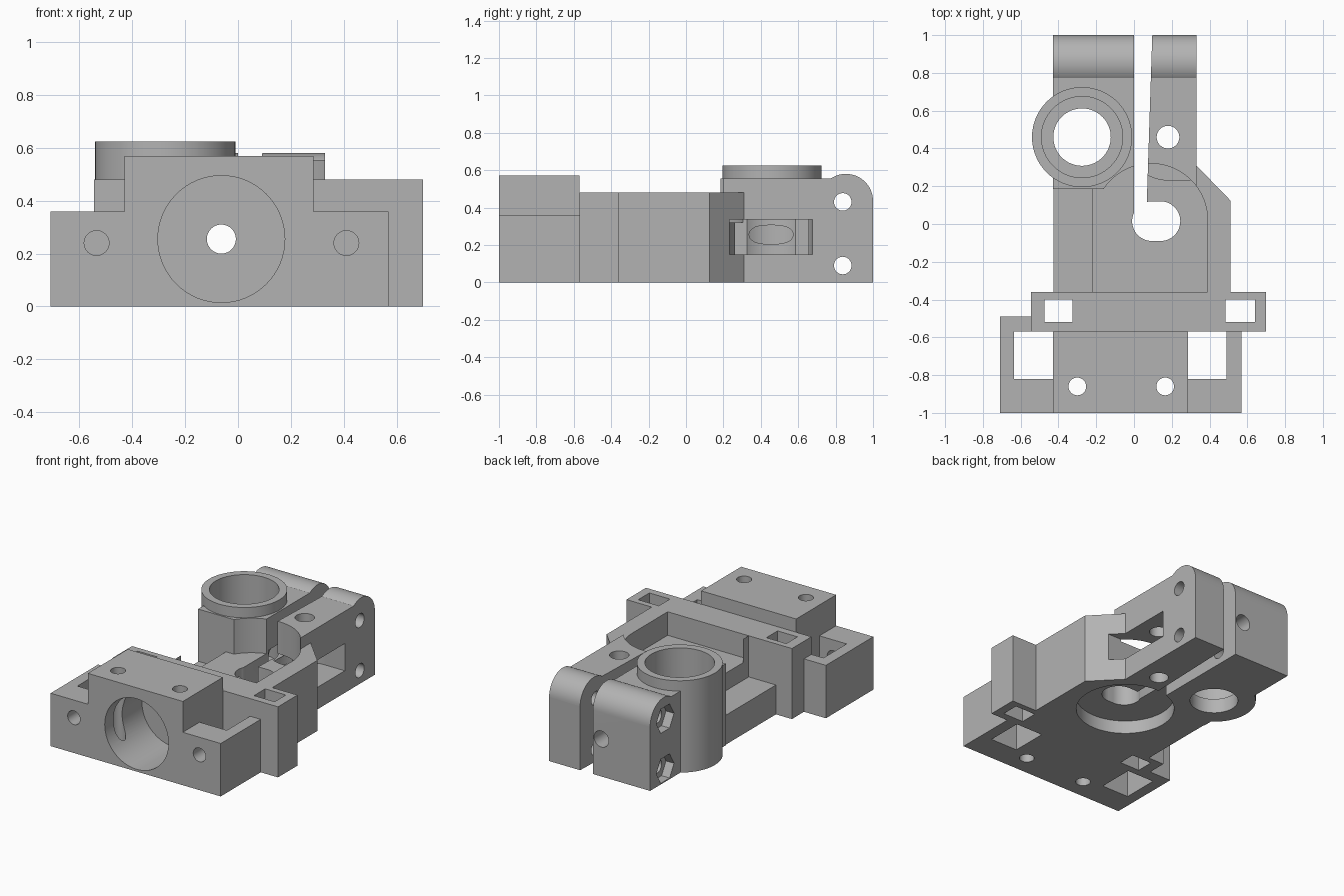
import bpy, bmesh, math
from mathutils import Matrix

cube = bpy.data.objects.get("Cube")
if cube:
    bpy.data.objects.remove(cube, do_unlink=True)

grey = bpy.data.materials.new("plain_grey")
grey.use_nodes = True
grey.diffuse_color = (0.45, 0.45, 0.45, 1)
grey.node_tree.nodes["Principled BSDF"].inputs["Base Color"].default_value = (0.45, 0.45, 0.45, 1)


def finish(bm, name):
    bmesh.ops.recalc_face_normals(bm, faces=bm.faces)
    mesh = bpy.data.meshes.new(name)
    bm.to_mesh(mesh)
    bm.free()
    mesh.materials.append(grey)
    ob = bpy.data.objects.new(name, mesh)
    bpy.context.collection.objects.link(ob)
    return ob


def prism(name, outline, z0, z1):
    bm = bmesh.new()
    face = bm.faces.new([bm.verts.new((x, y, z0)) for x, y in outline])
    top = bmesh.ops.extrude_face_region(bm, geom=[face])["geom"]
    bmesh.ops.translate(bm, vec=(0, 0, z1 - z0),
                        verts=[v for v in top if isinstance(v, bmesh.types.BMVert)])
    return finish(bm, name)


def box(name, x0, x1, y0, y1, z0, z1):
    return prism(name, [(x0, y0), (x1, y0), (x1, y1), (x0, y1)], z0, z1)


def rod(name, axis, centre, radius, start, end, sides=64):
    """Cylinder along an axis; centre holds the two other coordinates in order."""
    bm = bmesh.new()
    bmesh.ops.create_cone(bm, cap_ends=True, segments=sides, radius1=radius,
                          radius2=radius, depth=end - start)
    mid, (a, b) = (start + end) / 2, centre
    turn = {"x": Matrix.Rotation(math.pi / 2, 4, "Y"),
            "y": Matrix.Rotation(math.pi / 2, 4, "X"), "z": Matrix()}[axis]
    place = {"x": (mid, a, b), "y": (a, mid, b), "z": (a, b, mid)}[axis]
    bmesh.ops.transform(bm, matrix=Matrix.Translation(place) @ turn, verts=bm.verts)
    return finish(bm, name)


def combine(body, tool, operation):
    tool.hide_render = True
    mod = body.modifiers.new("combine", "BOOLEAN")
    mod.operation, mod.solver, mod.object = operation, "EXACT", tool
    graph = bpy.context.evaluated_depsgraph_get()
    mesh = bpy.data.meshes.new_from_object(body.evaluated_get(graph))
    body.modifiers.clear()
    body.data = mesh
    bpy.data.objects.remove(tool, do_unlink=True)


def add(tool):
    combine(body, tool, "UNION")


def cut(tool):
    combine(body, tool, "DIFFERENCE")


# Crossbar is the start of the single printed body
body = box("carriage_body", -0.545, 0.70, -0.57, -0.36, 0, 0.48)

# Front block with low wings
add(box("front_block", -0.43, 0.285, -1, -0.5, 0, 0.57))
cut(box("block_rear_trim", -0.5, 0.4, -0.57, -0.4, 0.48, 0.7))
add(box("front_wings", -0.71, 0.57, -1, -0.57, 0, 0.36))
add(box("wing_return", -0.71, -0.545, -0.6, -0.49, 0, 0.36))

# Middle body with chamfered corner, and the low ledge beside it
add(prism("middle_body", [(-0.22, -0.4), (0.51, -0.4), (0.51, 0.125),
                          (0.33, 0.31), (-0.22, 0.31)], 0, 0.48))
add(box("side_ledge", -0.425, -0.2, -0.4, 0.2, 0, 0.2))

# Rear clamp block with rounded end
add(box("clamp_block", -0.43, 0.33, 0.185, 0.8, 0, 0.555))
add(box("clamp_end", -0.43, 0.33, 0.7, 1, 0, 0.435))
add(rod("clamp_round", "x", (0.855, 0.435), 0.145, -0.43, 0.33))

# Upright tube
add(rod("tube", "z", (-0.275, 0.46), 0.265, 0, 0.625))
cut(rod("tube_bore", "z", (-0.275, 0.46), 0.215, 0.1, 0.8))
cut(rod("tube_hole", "z", (-0.275, 0.46), 0.152, -0.1, 0.3))

# Recess with rounded end, and shallow round seat underneath
FLOOR = 0.32
cut(box("recess", -0.22, 0.39, -0.36, 0.02, FLOOR, 0.8))
cut(box("recess_side", -0.23, 0.09, -0.3, 0.185, FLOOR, 0.8))
cut(rod("recess_round", "z", (0.09, 0.02), 0.30, FLOOR, 0.8))
cut(rod("underside_seat", "z", (0.09, 0.02), 0.31, -0.1, 0.09))

# Keyhole and clamp gap
for x in (0.095, 0.14):
    cut(rod("keyhole", "z", (x, 0.015), 0.105, -0.1, 0.8))
cut(box("keyhole_middle", 0.095, 0.14, -0.09, 0.12, -0.1, 0.8))
cut(prism("clamp_gap", [(0, 0.03), (0.065, 0.03), (0.1, 1.1), (0, 1.1)], -0.1, 0.8))

# Idler pocket and its pin hole
cut(rod("idler_pocket", "z", (0.18, 0.455), 0.222, 0.15, 0.335))
cut(box("idler_mouth", 0.18, 0.6, 0.233, 0.677, 0.15, 0.335))
cut(rod("pin_hole", "z", (0.18, 0.46), 0.06, -0.1, 0.8))

# Wing pockets and crossbar windows
cut(box("left_pocket", -0.635, -0.43, -0.82, -0.57, -0.1, 0.7))
cut(box("right_pocket", 0.285, 0.49, -0.82, -0.57, -0.1, 0.7))
for x0, x1 in ((-0.475, -0.325), (0.485, 0.64)):
    cut(box("window", x0, x1, -0.52, -0.40, -0.1, 0.7))

# Large front bore, long through hole and screw holes
cut(rod("front_bore", "y", (-0.063, 0.255), 0.24, -1.1, -0.6))
cut(rod("long_hole", "y", (-0.063, 0.255), 0.055, -1.1, 1.1, 32))
for x in (-0.535, 0.41):
    cut(rod("wing_hole", "y", (x, 0.24), 0.047, -1.1, -0.7, 32))
for x in (-0.30, 0.165):
    cut(rod("block_hole", "z", (x, -0.86), 0.047, -0.1, 0.8, 32))

# Clamp screws with hexagonal nut traps
for z in (0.09, 0.43):
    cut(rod("clamp_hole", "x", (0.838, z), 0.047, -0.6, 0.6, 32))
    cut(rod("nut_trap", "x", (0.838, z), 0.095, -0.6, -0.37, 6))

bpy.ops.object.select_all(action="DESELECT")
body.select_set(True)
bpy.context.view_layer.objects.active = body
bpy.ops.object.shade_smooth_by_angle(angle=math.radians(30))
